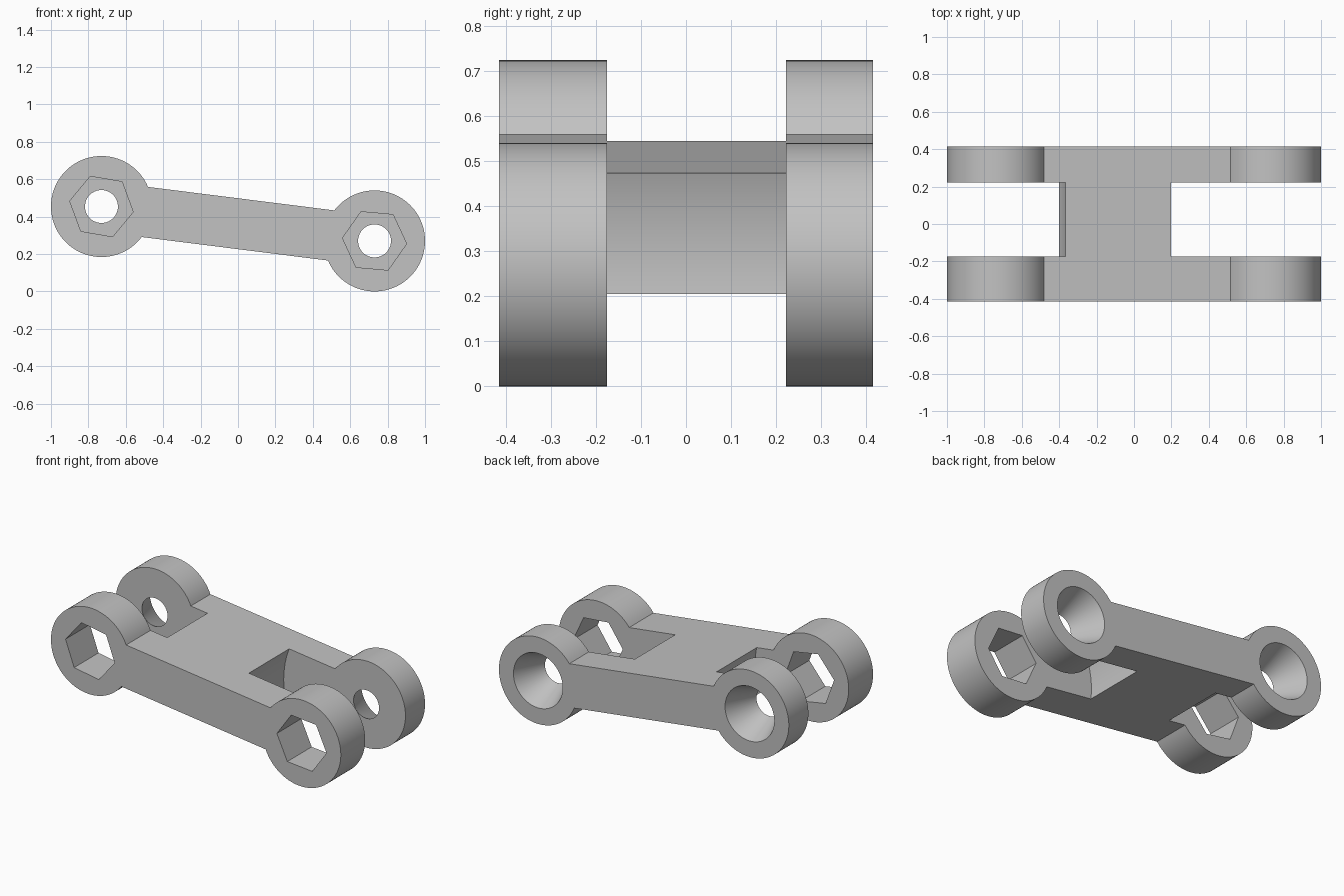
import bpy
import bmesh
from math import sin, cos, radians, atan2
from mathutils import Vector

if "Cube" in bpy.data.objects:
    bpy.data.objects.remove(bpy.data.objects["Cube"], do_unlink=True)

FRONT, BACK = -0.415, 0.415          # outer faces of the link
SLOT_FRONT, SLOT_BACK = -0.175, 0.222  # inner faces of the fork arms
BOSS_RADIUS = 0.27
HOLE_RADIUS, SINK_RADIUS = 0.088, 0.17
LEFT_EYE, RIGHT_EYE = Vector((-0.73, 0.454)), Vector((0.73, 0.27))

grey = bpy.data.materials.new("plain grey")
grey.use_nodes = True
grey.diffuse_color = (0.54, 0.54, 0.54, 1)
grey.node_tree.nodes["Principled BSDF"].inputs["Base Color"].default_value = (0.54, 0.54, 0.54, 1)


def arc(centre, radius, start, end, steps):
    """Points in the x-z plane from start to end angle, both included."""
    angles = [start + (end - start) * i / steps for i in range(steps + 1)]
    return [(centre.x + radius * cos(a), centre.y + radius * sin(a)) for a in angles]


def loft(name, near, far, y0, y1):
    """Solid between two matching x-z outlines at y0 and y1."""
    bm = bmesh.new()
    a = [bm.verts.new((x, y0, z)) for x, z in near]
    b = [bm.verts.new((x, y1, z)) for x, z in far]
    bm.faces.new(a)
    bm.faces.new(b[::-1])
    for i in range(len(a)):
        j = (i + 1) % len(a)
        bm.faces.new((a[j], a[i], b[i], b[j]))
    bmesh.ops.recalc_face_normals(bm, faces=bm.faces)
    mesh = bpy.data.meshes.new(name)
    bm.to_mesh(mesh)
    bm.free()
    mesh.materials.append(grey)
    obj = bpy.data.objects.new(name, mesh)
    bpy.context.collection.objects.link(obj)
    return obj


def ring(centre, radius, sides, turn=0):
    full = radians(360)
    return arc(centre, radius, turn, turn + full * (sides - 1) / sides, sides - 1)


# Link body: two round bosses joined by a straight bar
axis = RIGHT_EYE - LEFT_EYE
tilt = atan2(axis.y, axis.x)
neck, turn = radians(30), radians(360)
outline = arc(LEFT_EYE, BOSS_RADIUS, tilt + neck, tilt + turn - neck, 80)
outline += arc(RIGHT_EYE, BOSS_RADIUS, tilt - turn / 2 + neck, tilt + turn / 2 - neck, 80)
body = loft("link_body", outline, outline, FRONT, BACK)

cutters = []
for side, eye, clearance, hex_turn in (
    ("left", LEFT_EYE, 0.375, -9.8),
    ("right", RIGHT_EYE, 0.57, -5.1),
):
    # Rounded fork slot
    slot = ring(eye, clearance, 128)
    cutters.append(loft(side + "_slot_cutter", slot, slot, SLOT_FRONT, SLOT_BACK))
    # Hexagonal nut pocket through the front fork arm
    nut = ring(eye, 0.172, 6, radians(hex_turn))
    cutters.append(loft(side + "_nut_cutter", nut, nut, FRONT - 0.05, SLOT_FRONT + 0.05))
    # Conical bolt hole through the back fork arm
    slope = (SINK_RADIUS - HOLE_RADIUS) / (BACK - SLOT_BACK)
    extra = 0.03
    small = ring(eye, HOLE_RADIUS - slope * extra, 64)
    large = ring(eye, SINK_RADIUS + slope * extra, 64)
    cutters.append(loft(side + "_bolt_cutter", small, large, SLOT_BACK - extra, BACK + extra))

bpy.context.view_layer.objects.active = body
for cutter in cutters:
    cutter.hide_render = True
    mod = body.modifiers.new(cutter.name, 'BOOLEAN')
    mod.operation = 'DIFFERENCE'
    mod.solver = 'EXACT'
    mod.object = cutter
    bpy.ops.object.modifier_apply(modifier=mod.name)
    bpy.data.objects.remove(cutter, do_unlink=True)

# Smooth rounds, sharp edges
bpy.ops.object.select_all(action='DESELECT')
body.select_set(True)
bpy.ops.object.shade_smooth_by_angle(angle=radians(25))
